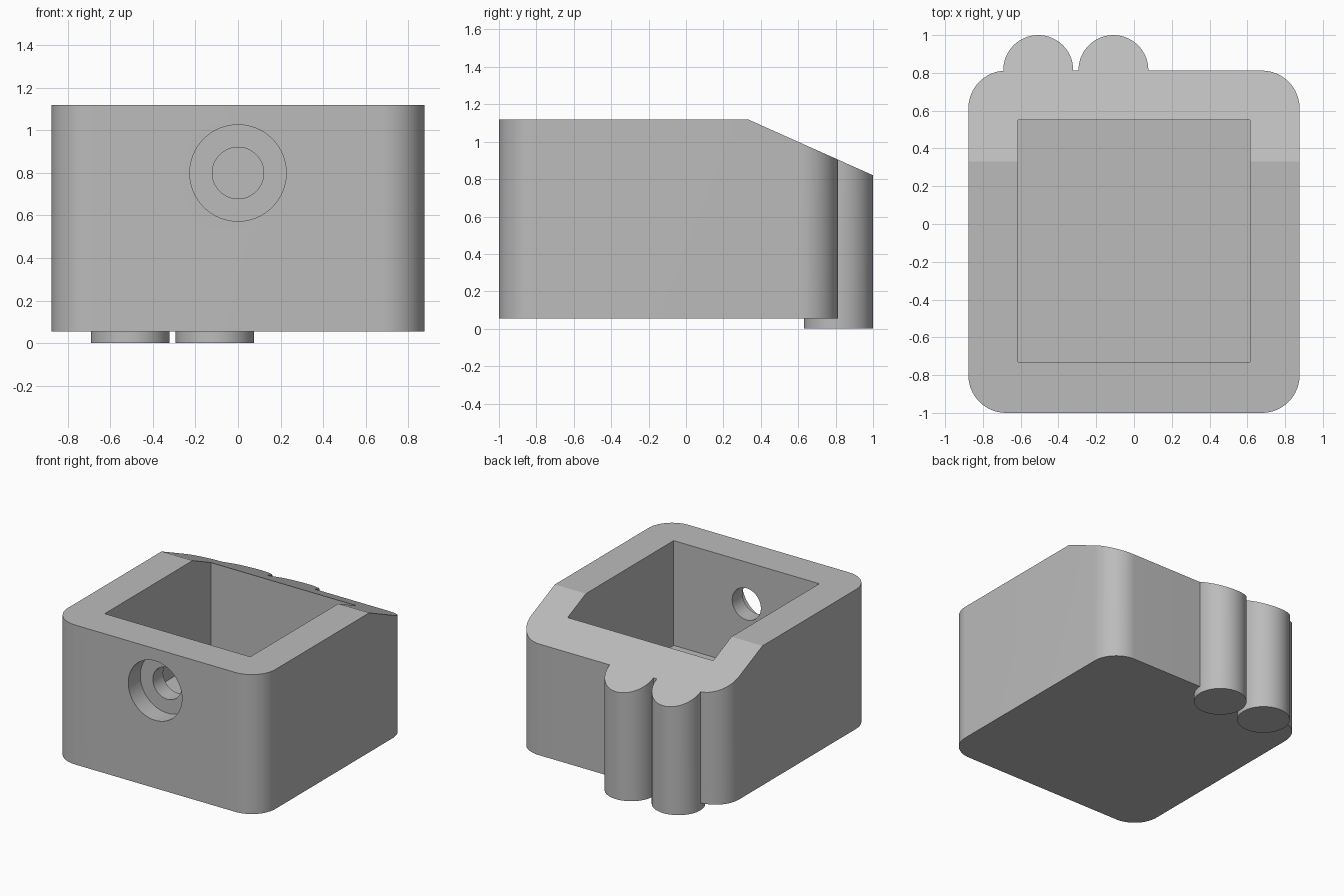
import bpy
import bmesh
from math import cos, sin, pi, radians
from mathutils import Matrix

old = bpy.data.objects.get("Cube")
if old:
    bpy.data.objects.remove(old, do_unlink=True)

grey = bpy.data.materials.new("plain_grey")
grey.use_nodes = True
colour = (0.5, 0.5, 0.5, 1)
grey.diffuse_color = colour
grey.node_tree.nodes["Principled BSDF"].inputs["Base Color"].default_value = colour

TOP, BASE, FLOOR = 1.12, 0.055, 0.32
ALONG_Y = Matrix.Rotation(radians(90), 4, "X")    # profile (x, z), depth towards -y
ALONG_X = Matrix(((0, 0, 1, 0), (1, 0, 0, 0), (0, 1, 0, 0), (0, 0, 0, 1)))  # profile (y, z)


def prism(name, outline, low, high, turn=Matrix()):
    """Extrude a closed 2D outline between two depths."""
    bm = bmesh.new()
    face = bm.faces.new([bm.verts.new((a, b, low)) for a, b in outline])
    grown = bmesh.ops.extrude_face_region(bm, geom=[face])["geom"]
    bmesh.ops.translate(bm, vec=(0, 0, high - low),
                        verts=[v for v in grown if isinstance(v, bmesh.types.BMVert)])
    bm.transform(turn)
    bmesh.ops.recalc_face_normals(bm, faces=bm.faces)
    mesh = bpy.data.meshes.new(name)
    bm.to_mesh(mesh)
    bm.free()
    mesh.materials.append(grey)
    obj = bpy.data.objects.new(name, mesh)
    bpy.context.collection.objects.link(obj)
    return obj


def arc(cx, cy, r, start, sweep, steps):
    return [(cx + r * cos(start + sweep * i / steps), cy + r * sin(start + sweep * i / steps))
            for i in range(steps + 1)]


def circle(cx, cy, r, steps=64):
    return arc(cx, cy, r, 0, 2 * pi, steps)[:-1]


def rectangle(x0, x1, y0, y1):
    return [(x0, y0), (x1, y0), (x1, y1), (x0, y1)]


def rounded(x0, x1, y0, y1, r):
    corners = [(x1 - r, y1 - r), (x0 + r, y1 - r), (x0 + r, y0 + r), (x1 - r, y0 + r)]
    return [p for i, (cx, cy) in enumerate(corners)
            for p in arc(cx, cy, r, i * pi / 2, pi / 2, 16)]


def combine(target, tool, operation):
    mod = target.modifiers.new(tool.name, "BOOLEAN")
    mod.operation = operation
    mod.solver = "EXACT"
    mod.object = tool
    bpy.context.view_layer.objects.active = target
    bpy.ops.object.modifier_apply(modifier=mod.name)
    bpy.data.objects.remove(tool, do_unlink=True)


# Rounded block with two posts on the back
housing = prism("housing", rounded(-0.877, 0.877, -1, 0.812, 0.2), BASE, TOP)
for x in (-0.507, -0.109):
    combine(housing, prism("back_post", circle(x, 0.815, 0.185), 0, TOP), "UNION")

# Open cavity, sloped rear top, and stepped front hole
cuts = [
    prism("cavity", rectangle(-0.615, 0.615, -0.73, 0.55), FLOOR, TOP + 0.2),
    prism("rear_slope", [(0.33, TOP), (1.2, 0.731), (1.2, 1.5), (0.33, 1.5)], -1.2, 1.2, ALONG_X),
    prism("front_recess", circle(0, 0.8, 0.227), 0.855, 1.1, ALONG_Y),
    prism("front_hole", circle(0, 0.8, 0.121), 0.6, 1.1, ALONG_Y),
]
for cut in cuts:
    combine(housing, cut, "DIFFERENCE")

# Smooth curved walls, sharp edges
bpy.ops.object.select_all(action="DESELECT")
housing.select_set(True)
bpy.context.view_layer.objects.active = housing
bpy.ops.object.shade_smooth_by_angle(angle=radians(20))
